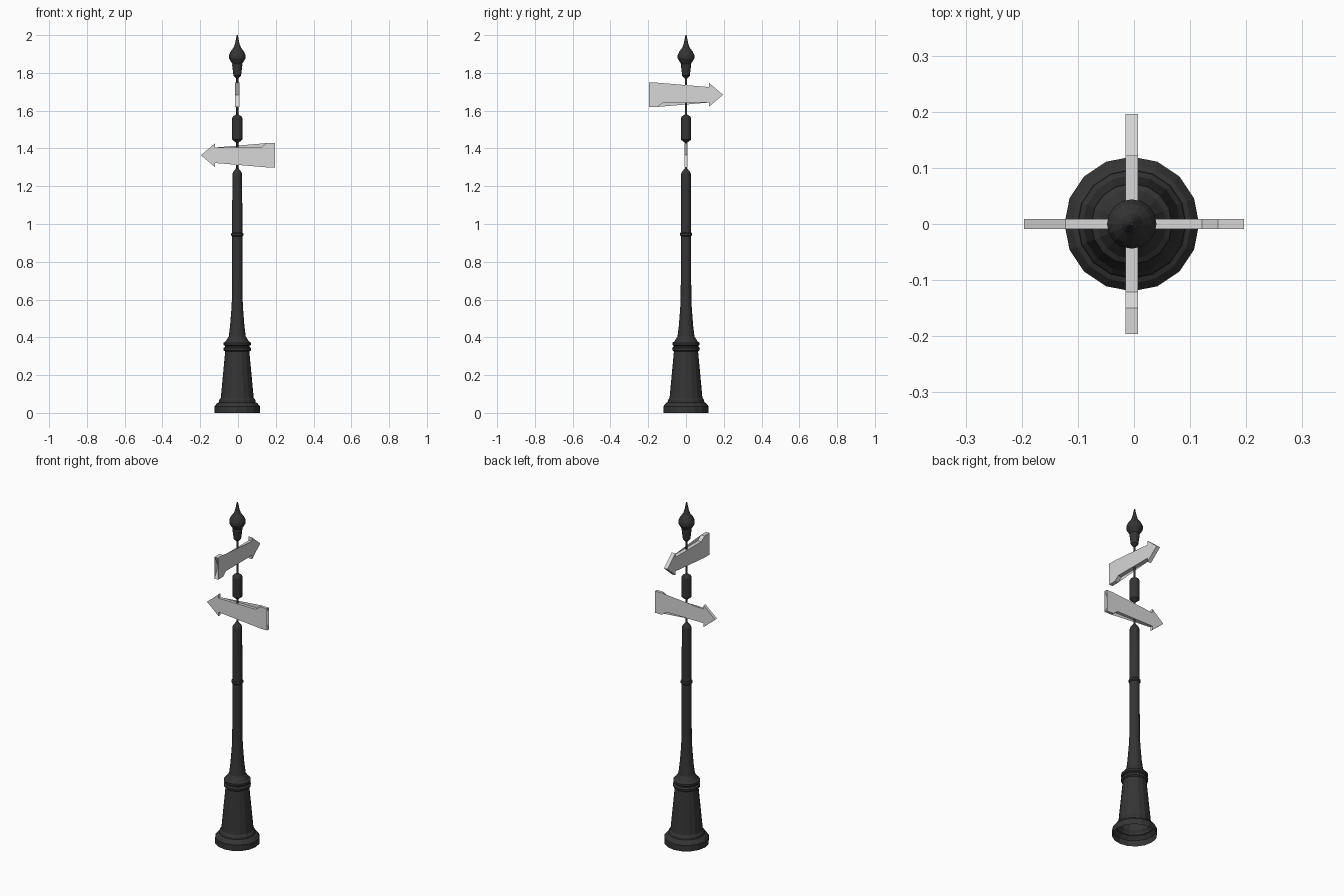
import bpy, bmesh, math

if "Cube" in bpy.data.objects:
    bpy.data.objects.remove(bpy.data.objects["Cube"])

CX = -0.004   # post axis
SIDES = 16


def material(name, v):
    m = bpy.data.materials.new(name)
    m.diffuse_color = (v, v, v, 1)
    m.use_nodes = True
    m.node_tree.nodes["Principled BSDF"].inputs["Base Color"].default_value = m.diffuse_color
    return m


IRON = material("dark_iron", 0.035)
PALE = material("pale_grey", 0.68)


def finish(name, bm, mat):
    bmesh.ops.recalc_face_normals(bm, faces=bm.faces)
    me = bpy.data.meshes.new(name)
    bm.to_mesh(me)
    bm.free()
    me.materials.append(mat)
    ob = bpy.data.objects.new(name, me)
    bpy.context.collection.objects.link(ob)
    return ob


def lathe(name, profile, cap_top=False):
    """Turn (radius, height) points around the post axis."""
    bm = bmesh.new()
    rings = []
    for r, z in profile:
        rings.append([bm.verts.new((CX + r * math.cos(2 * math.pi * i / SIDES),
                                    r * math.sin(2 * math.pi * i / SIDES), z))
                      for i in range(SIDES)])
    for a, b in zip(rings, rings[1:]):
        for i in range(SIDES):
            j = (i + 1) % SIDES
            bm.faces.new((a[i], a[j], b[j], b[i]))
    if cap_top:
        bm.faces.new(rings[-1])
    return finish(name, bm, mat=IRON)


def arrow(name, z, along_y, thick):
    """Flat arrow sign; outline half is mirrored about its centre line."""
    half = [(0.121, 0.064), (0.121, 0.041), (-0.121, 0.041),
            (-0.150, 0.064), (-0.196, 0.064)]
    outline = ([(0.196, 0)] + half + [(-0.163, 0)]
               + [(u, -h) for u, h in reversed(half)])
    bm = bmesh.new()
    t = thick / 2

    def place(u, h, d):
        return (CX + d, u, z + h) if along_y else (-u, d, z + h)

    front = [bm.verts.new(place(u, h, -t)) for u, h in outline]
    back = [bm.verts.new(place(u, h, t)) for u, h in outline]
    n = len(outline)
    caps = [bm.faces.new(front), bm.faces.new(back[::-1])]
    for i in range(n):
        j = (i + 1) % n
        bm.faces.new((front[i], back[i], back[j], front[j]))
    bmesh.ops.triangulate(bm, faces=caps)
    return finish(name, bm, PALE)


# Pedestal, open underneath
lathe("pedestal", [(0.12, 0), (0.12, 0.035), (0.106, 0.052), (0.097, 0.056),
                   (0.096, 0.068), (0.087, 0.08), (0.064, 0.325),
                   (0.072, 0.331), (0.073, 0.343), (0.065, 0.35),
                   (0.065, 0.355), (0.072, 0.36), (0.072, 0.371),
                   (0.062, 0.378), (0.045, 0.405)])
# Tapering shaft with a small collar
lathe("shaft", [(0.045, 0.405), (0.038, 0.46), (0.031, 0.55), (0.028, 0.61),
                (0.027, 0.935), (0.032, 0.94), (0.032, 0.95), (0.027, 0.955),
                (0.026, 1.265), (0.022, 1.275), (0.006, 1.295)])
# Thin rod and spacer between the arrows
lathe("rod", [(0.006, 1.29), (0.006, 1.79)])
lathe("spacer", [(0.006, 1.43), (0.027, 1.447), (0.027, 1.56), (0.022, 1.57),
                 (0.006, 1.58)])
# Finial with a bulb and spike
lathe("finial", [(0.006, 1.77), (0.02, 1.785), (0.027, 1.84), (0.026, 1.848),
                 (0.034, 1.86), (0.044, 1.877), (0.044, 1.893), (0.036, 1.912),
                 (0.019, 1.935), (0.012, 1.955), (0.003, 2.0)], cap_top=True)

# Arrow signs
arrow("lower_arrow", 1.364, False, 0.017)
arrow("upper_arrow", 1.684, True, 0.023)
